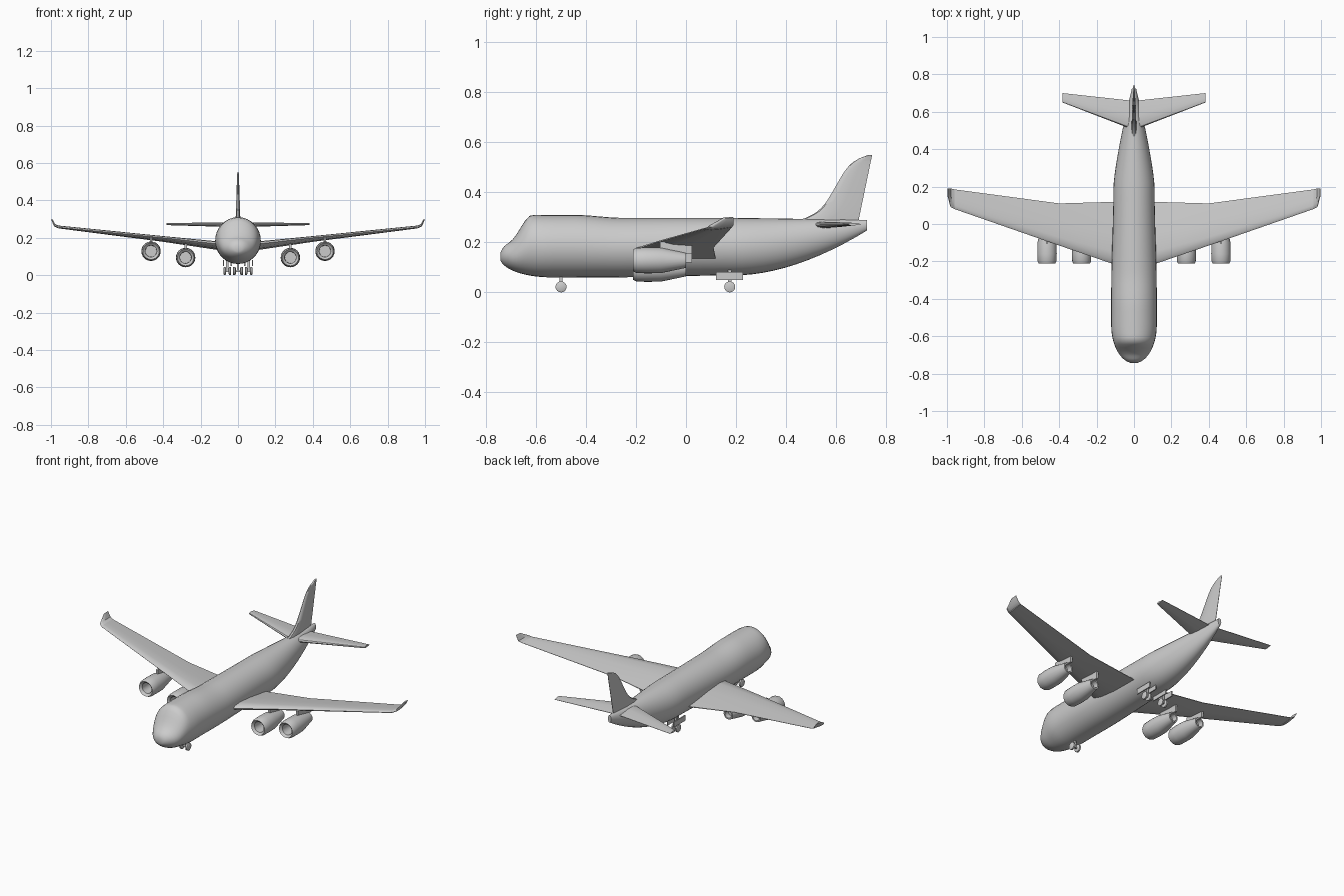
import bpy, bmesh, math
from mathutils import Vector

cube = bpy.data.objects.get("Cube")
if cube:
    bpy.data.objects.remove(cube, do_unlink=True)

GREY = (0.6, 0.6, 0.6, 1)
grey = bpy.data.materials.new("airframe grey")
grey.use_nodes = True
grey.diffuse_color = GREY
grey.node_tree.nodes["Principled BSDF"].inputs["Base Color"].default_value = GREY


def finish(name, bm, mirror):
    """Turn a bmesh into a shaded object, optionally mirrored left to right."""
    bmesh.ops.recalc_face_normals(bm, faces=bm.faces)
    mesh = bpy.data.meshes.new(name)
    bm.to_mesh(mesh)
    bm.free()
    mesh.materials.append(grey)
    obj = bpy.data.objects.new(name, mesh)
    bpy.context.collection.objects.link(obj)
    bpy.ops.object.select_all(action="DESELECT")
    obj.select_set(True)
    bpy.context.view_layer.objects.active = obj
    bpy.ops.object.shade_smooth_by_angle(angle=math.radians(40))
    if mirror:
        obj.modifiers.new("Mirror", "MIRROR").use_mirror_merge = False


def loft(name, rings, mirror=False):
    """Skin a list of equal-length closed rings and cap both ends."""
    bm = bmesh.new()
    loops = [[bm.verts.new(point) for point in ring] for ring in rings]
    count = len(loops[0])
    for near, far in zip(loops, loops[1:]):
        for i in range(count):
            j = (i + 1) % count
            bm.faces.new((near[i], near[j], far[j], far[i]))
    bm.faces.new(loops[0])
    bm.faces.new(loops[-1])
    finish(name, bm, mirror)


def ellipse(x, y, z, width, height, sides=24):
    """Upright ring across the flight direction, given by its half sizes."""
    angles = [math.tau * i / sides for i in range(sides)]
    return [(x + width * math.cos(a), y, z + height * math.sin(a)) for a in angles]


def foil(lead, trail, thickness, normal):
    """Wing section: rounded leading edge, fullest near the front, thin trailing edge."""
    lead, trail, normal = Vector(lead), Vector(trail), Vector(normal).normalized()
    upper, lower = [], []
    for chord, depth in ((0, 0), (0.04, 0.6), (0.2, 1), (0.5, 0.9), (1, 0.1)):
        middle = lead.lerp(trail, chord)
        offset = normal * depth * thickness / 2
        upper.append(middle + offset)
        lower.append(middle - offset)
    return upper + lower[:0:-1]


def box(name, centre, size, mirror=False):
    bm = bmesh.new()
    bmesh.ops.create_cube(bm, size=1)
    bmesh.ops.scale(bm, vec=size, verts=bm.verts)
    bmesh.ops.translate(bm, vec=centre, verts=bm.verts)
    finish(name, bm, mirror)


def wheel(name, x, y, width):
    """Tyre with bevelled shoulders, standing on the ground."""
    radius = 0.022
    rings = []
    for side, scale in ((-0.5, 0.75), (-0.3, 1), (0.3, 1), (0.5, 0.75)):
        outline = ellipse(y, 0, radius, scale * radius, scale * radius)
        rings.append([(x + side * width, along, up) for along, _, up in outline])
    loft(name, rings, True)


def ramp(value, start, end):
    return min(max((value - start) / (end - start), 0), 1)


def ease(value, start, end):
    t = ramp(value, start, end)
    return t * t * (3 - 2 * t)


def dome(value, start, end):
    """Quarter-ellipse rise, for rounded ends."""
    return math.sqrt(1 - (1 - ramp(value, start, end)) ** 2)


NOSE, TAIL = -0.745, 0.725


def fuselage_ring(y):
    """Round nose, stepped windscreen, straight cabin, upswept tapering tail."""
    nose = dome(y, NOSE, -0.54)
    taper = ramp(y, 0.2, TAIL)
    bottom = 0.14 - 0.08 * nose + 0.008 * ease(y, -0.3, 0.2) + 0.18 * taper ** 1.8
    windscreen = 0.105 * ease(y, -0.71, -0.615)
    top = 0.14 + 0.065 * dome(y, NOSE, -0.68) + windscreen
    top -= 0.012 * ease(y, -0.45, -0.25) + 0.008 * taper
    width = (0.122 * nose - 0.012 * ease(y, -0.4, 0.2)) * (1 - 0.9 * taper ** 1.3)
    return ellipse(0, y, (top + bottom) / 2, width, (top - bottom) / 2, 32)


# stations crowd together towards the nose
stations = 48
loft("fuselage", [fuselage_ring(NOSE + (TAIL - NOSE) * (i / stations) ** 1.6)
                  for i in range(1, stations + 1)])

# wings: root, trailing-edge kink and tip
UP = (0, 0, 1)
kink_lead, kink_trail = (0.4, -0.115, 0.2), (0.4, 0.11, 0.18)
tip_lead, tip_trail = (0.96, 0.08, 0.256), (0.96, 0.185, 0.262)
loft("wings", [foil((0.05, -0.235, 0.16), (0.05, 0.12, 0.13), 0.042, UP),
               foil(kink_lead, kink_trail, 0.026, UP),
               foil(tip_lead, tip_trail, 0.014, UP)], True)

# upturned wing tips
OUTWARD = (-0.6, 0, 0.8)
loft("winglets", [foil(tip_lead, tip_trail, 0.014, OUTWARD),
                  foil((0.98, 0.09, 0.265), (0.98, 0.19, 0.27), 0.012, OUTWARD),
                  foil((0.996, 0.15, 0.298), (0.996, 0.19, 0.3), 0.008, OUTWARD)], True)

# level tailplanes
loft("tailplanes", [foil((0.02, 0.51, 0.27), (0.02, 0.66, 0.27), 0.026, UP),
                    foil((0.383, 0.65, 0.273), (0.383, 0.7, 0.273), 0.011, UP)], True)


def fin_section(height):
    """Swept fin with a fillet at its foot and a rounded top corner."""
    z = 0.285 + 0.265 * height
    lead = 0.52 + 0.15 * height - 0.08 * (1 - height) ** 10 + 0.06 * height ** 12
    trail = 0.69 + 0.055 * height
    return foil((0, lead, z), (0, trail, z), 0.026 - 0.017 * height, (1, 0, 0))


loft("tail_fin", [fin_section(i / 20) for i in range(21)])

# engines: hollow intake, rounded lip, barrel, tapered hollow exhaust
nacelle = ((-0.13, 0.03), (-0.2, 0.031), (-0.212, 0.044), (-0.2, 0.05), (-0.16, 0.052),
           (-0.1, 0.051), (0, 0.03), (0, 0.022), (-0.03, 0.02))
for place, x, z in (("inner", 0.28, 0.094), ("outer", 0.465, 0.128)):
    loft(place + "_engines", [ellipse(x, y, z, r, r) for y, r in nacelle], True)
    box(place + "_engine_pylons", (x, -0.04, z + 0.05), (0.012, 0.13, 0.05), True)

# nose gear
NOSE_GEAR, MAIN_GEAR, AXLE = -0.5, 0.175, 0.022
box("nose_gear_strut", (0, NOSE_GEAR, 0.045), (0.012, 0.012, 0.05))
box("nose_gear_axle", (0, NOSE_GEAR, AXLE), (0.05, 0.008, 0.008))
wheel("nose_wheels", 0.02, NOSE_GEAR, 0.016)

# main gear: twin wheels on each leg, between a pair of doors
leg = 0.057
box("main_gear_struts", (leg, MAIN_GEAR, 0.055), (0.012, 0.014, 0.07), True)
box("main_gear_axles", (leg, MAIN_GEAR, AXLE), (0.04, 0.008, 0.008), True)
for place, side in (("inner", -1), ("outer", 1)):
    box(place + "_gear_doors", (leg + side * 0.021, MAIN_GEAR, 0.066), (0.006, 0.108, 0.032), True)
    wheel(place + "_main_wheels", leg + side * 0.014, MAIN_GEAR, 0.013)
